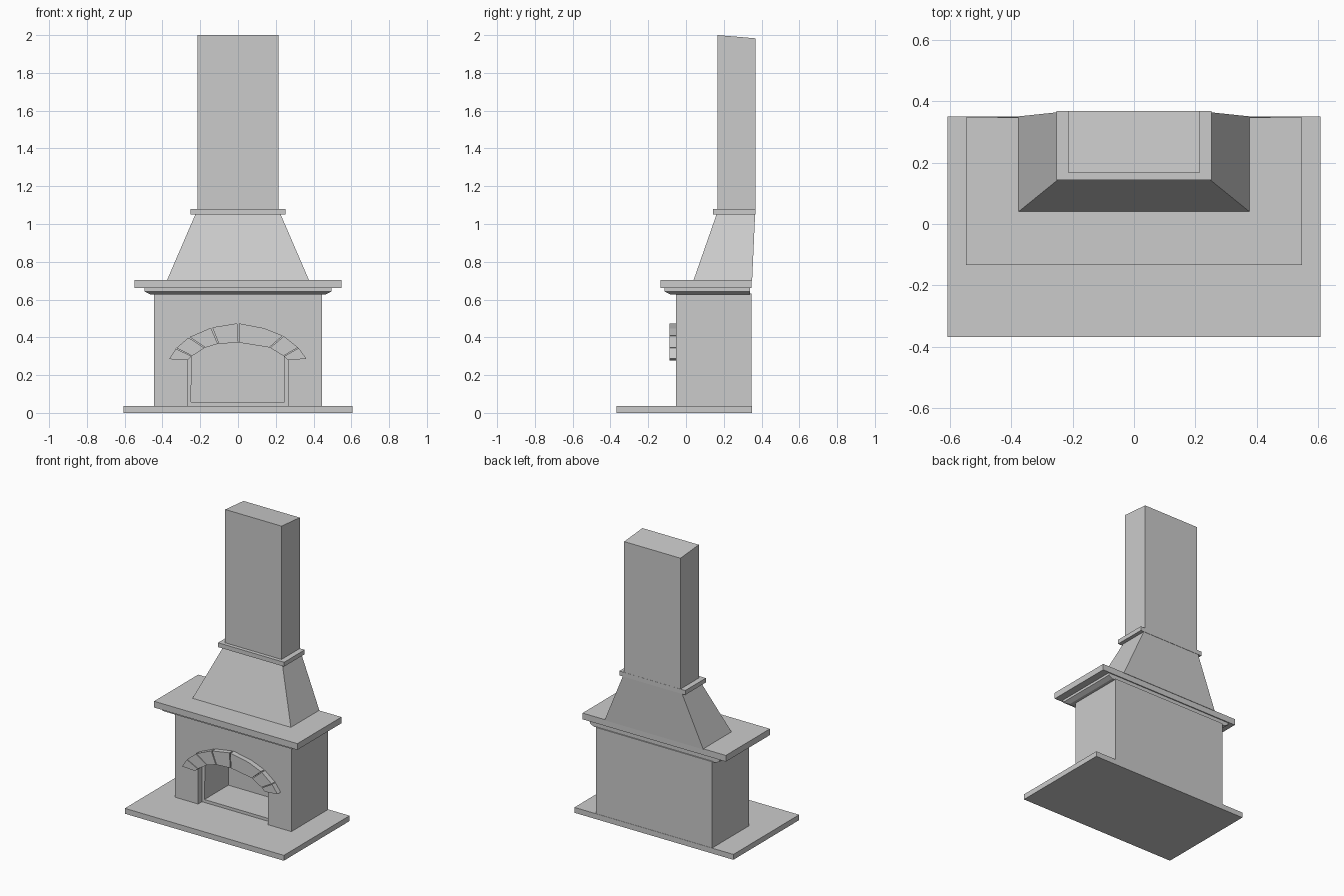
import bpy, bmesh

if "Cube" in bpy.data.objects:
    bpy.data.objects.remove(bpy.data.objects["Cube"])


def make(name, bm):
    bmesh.ops.recalc_face_normals(bm, faces=bm.faces)
    me = bpy.data.meshes.new(name)
    bm.to_mesh(me)
    bm.free()
    ob = bpy.data.objects.new(name, me)
    bpy.context.collection.objects.link(ob)
    return ob


def loft(name, rings):
    """Join equal-length rings of points and cap both ends."""
    bm = bmesh.new()
    vs = [[bm.verts.new(p) for p in r] for r in rings]
    n = len(vs[0])
    for a, b in zip(vs, vs[1:]):
        for i in range(n):
            j = (i + 1) % n
            bm.faces.new((a[i], a[j], b[j], b[i]))
    bm.faces.new(vs[0])
    bm.faces.new(vs[-1])
    return make(name, bm)


def rect(hx, y0, y1, z0, z1=None):
    """Horizontal rectangle ring; z1 is the height of its back edge."""
    z1 = z0 if z1 is None else z1
    return [(-hx, y0, z0), (hx, y0, z0), (hx, y1, z1), (-hx, y1, z1)]


def block(name, hx, y0, y1, z0, z1):
    return loft(name, [rect(hx, y0, y1, z0), rect(hx, y0, y1, z1)])


def prism(name, outline, y0, y1):
    """Extrude an x-z outline along y."""
    return loft(name, [[(x, y, z) for x, z in outline] for y in (y0, y1)])


# Hearth slab
block("hearth_slab", 0.607, -0.367, 0.35, 0, 0.037)

# Arch curve: outer and inner points of the stone joints
outer = [(-0.366, 0.283), (-0.328, 0.342), (-0.26, 0.4), (-0.14, 0.452), (0, 0.475),
         (0.14, 0.448), (0.24, 0.408), (0.32, 0.345), (0.364, 0.285)]
inner = [(-0.268, 0.278), (-0.245, 0.3), (-0.175, 0.345), (-0.105, 0.366), (0.005, 0.372),
         (0.1, 0.357), (0.168, 0.346), (0.243, 0.3), (0.266, 0.278)]

# Firebox body with a stepped, arched opening
body = block("firebox_body", 0.444, -0.052, 0.348, 0.03, 0.632)
recess = prism("recess_cutter", [(-0.268, 0.01)] + inner + [(0.266, 0.01)], -0.1, -0.01)
chamber = prism("chamber_cutter", [(-0.249, 0.057)] + inner[1:-1] + [(0.247, 0.057)], -0.08, 0.25)
for cutter in (recess, chamber):
    mod = body.modifiers.new(cutter.name, 'BOOLEAN')
    mod.operation = 'DIFFERENCE'
    mod.solver = 'EXACT'
    mod.object = cutter
    cutter.hide_render = True
    cutter.hide_viewport = True

# Arch stones, with small gaps at the joints
joints = [0, 1, 2, 3, 4, 6, 7, 8]


def mix(a, b, t):
    return (a[0] + (b[0] - a[0]) * t, a[1] + (b[1] - a[1]) * t)


for k, (a, b) in enumerate(zip(joints, joints[1:])):
    o, i = outer[a:b + 1], inner[a:b + 1]
    for line in (o, i):
        s, e = line[0], line[-1]
        line[0], line[-1] = mix(s, line[1], 0.03), mix(e, line[-2], 0.03)
    prism(f"arch_stone_{k + 1}", o + i[::-1], -0.088, -0.048)

# Mantel: chamfered moulding and shelf
loft("mantel_moulding", [rect(0.465, -0.085, 0.34, 0.628), rect(0.495, -0.115, 0.34, 0.643),
                         rect(0.495, -0.115, 0.34, 0.662)])
block("mantel_shelf", 0.547, -0.134, 0.347, 0.66, 0.703)

# Tapered hood, collar and chimney with sloped top
loft("hood", [rect(0.377, 0.039, 0.35, 0.7), rect(0.224, 0.163, 0.366, 1.055)])
block("collar", 0.252, 0.143, 0.368, 1.05, 1.08)
loft("chimney", [rect(0.215, 0.168, 0.367, 1.07), rect(0.215, 0.168, 0.367, 2.0, 1.983)])
